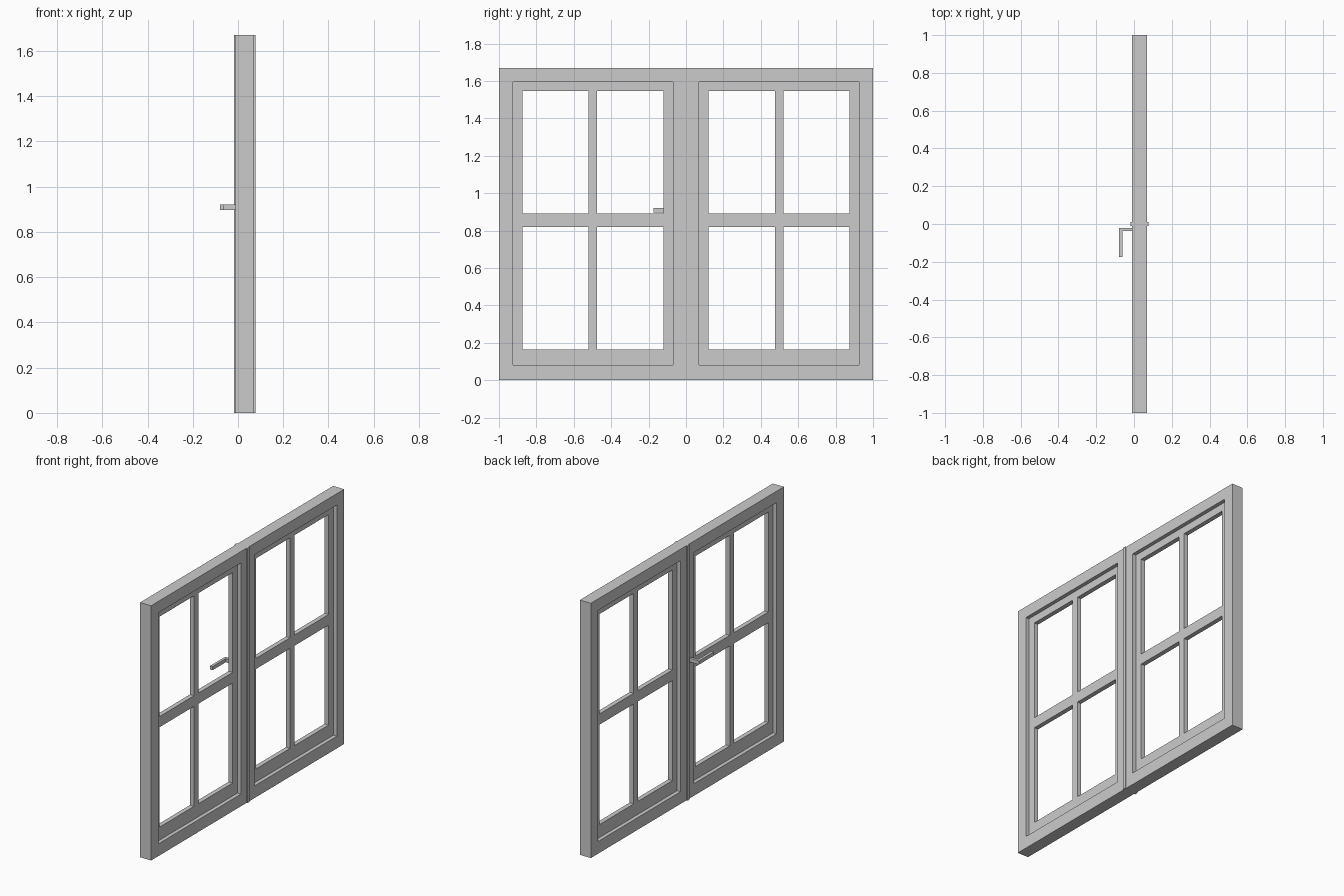
import bpy, bmesh

if "Cube" in bpy.data.objects:
    bpy.data.objects.remove(bpy.data.objects["Cube"])


def link(bm, name):
    bmesh.ops.recalc_face_normals(bm, faces=bm.faces)
    mesh = bpy.data.meshes.new(name)
    bm.to_mesh(mesh)
    bm.free()
    obj = bpy.data.objects.new(name, mesh)
    bpy.context.collection.objects.link(obj)
    return obj


def lattice(name, ys, zs, x0, x1):
    """Flat panel in the YZ plane; every odd/odd grid cell is an opening."""
    bm = bmesh.new()
    grid = [[bm.verts.new((x0, y, z)) for z in zs] for y in ys]
    for i in range(len(ys) - 1):
        for j in range(len(zs) - 1):
            if not (i % 2 and j % 2):
                bm.faces.new((grid[i][j], grid[i + 1][j],
                              grid[i + 1][j + 1], grid[i][j + 1]))
    extrude(bm, (x1 - x0, 0, 0))
    return link(bm, name)


def extrude(bm, vec):
    res = bmesh.ops.extrude_face_region(bm, geom=bm.faces[:], use_keep_orig=True)
    verts = [g for g in res["geom"] if isinstance(g, bmesh.types.BMVert)]
    bmesh.ops.translate(bm, verts=verts, vec=vec)


def box(name, lo, hi):
    bm = bmesh.new()
    bmesh.ops.create_cube(bm, size=1)
    for v in bm.verts:
        v.co = [lo[k] if v.co[k] < 0 else hi[k] for k in range(3)]
    return link(bm, name)


# Outer frame with two openings
lattice("outer_frame", (-1, -0.925, -0.07, 0.07, 0.925, 1),
        (0, 0.08, 1.595, 1.67), -0.01, 0.07)

# Recessed sashes with crossing glazing bars, one per opening
sash_y = (0.07, 0.12, 0.475, 0.52, 0.875, 0.925)
sash_z = (0.08, 0.165, 0.82, 0.89, 1.545, 1.595)
lattice("right_sash", sash_y, sash_z, 0.015, 0.045)
lattice("left_sash", [-y for y in reversed(sash_y)], sash_z, 0.015, 0.045)

# Cover strip over the centre post, proud on both faces
box("centre_strip", (-0.018, -0.011, 0), (0.077, 0.011, 1.67))

# L-shaped handle on the inner face
bm = bmesh.new()
profile = ((-0.01, -0.02), (-0.08, -0.02), (-0.08, -0.175),
           (-0.062, -0.175), (-0.062, -0.038), (-0.01, -0.038))
bm.faces.new([bm.verts.new((x, y, 0.897)) for x, y in profile])
extrude(bm, (0, 0, 0.024))
link(bm, "handle")
